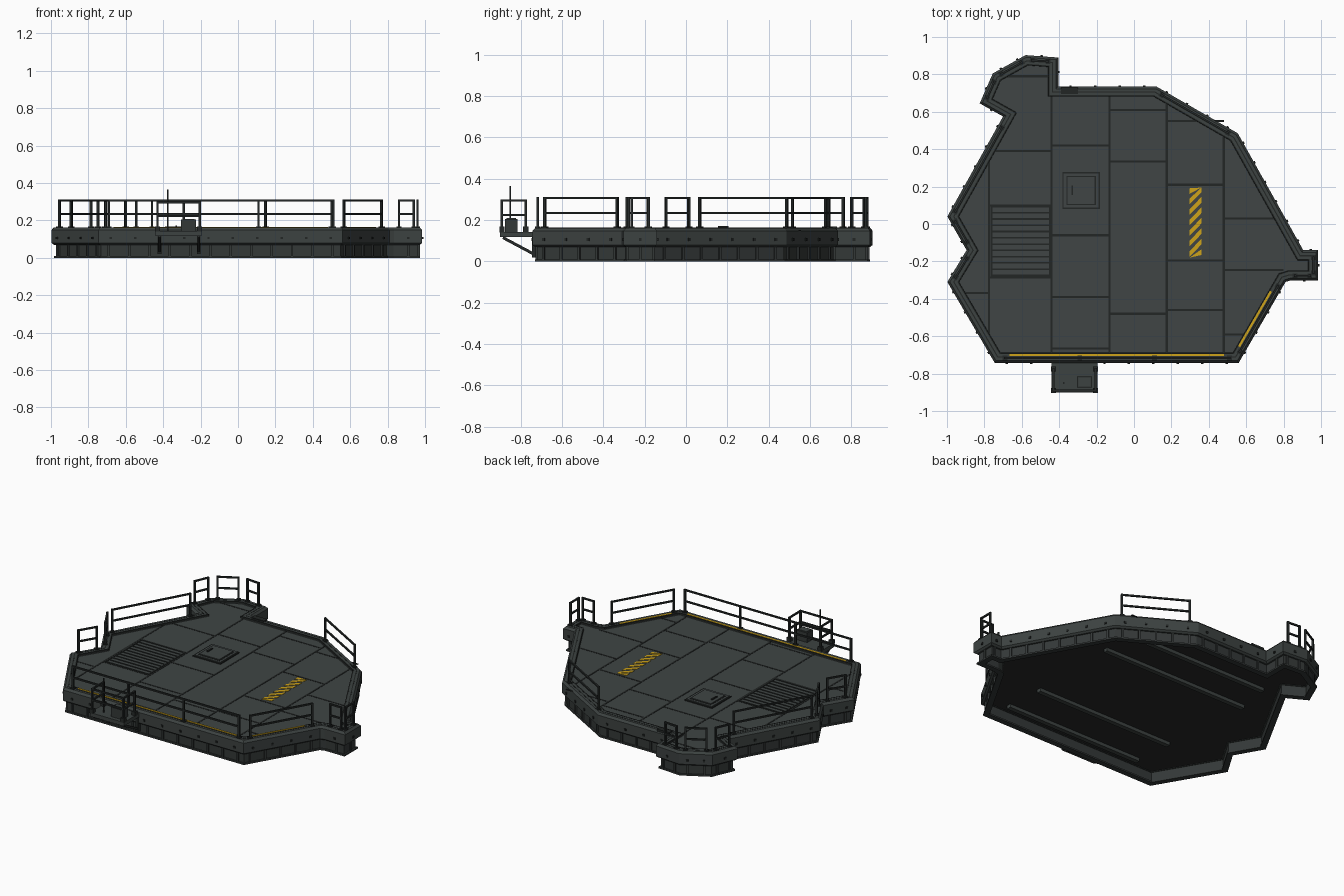
import bpy, bmesh, math
from mathutils import Vector, Matrix

if "Cube" in bpy.data.objects:
    bpy.data.objects.remove(bpy.data.objects["Cube"])

def mat(name, c):
    m = bpy.data.materials.new(name)
    m.diffuse_color = (*c, 1)
    m.use_nodes = True
    m.node_tree.nodes["Principled BSDF"].inputs["Base Color"].default_value = m.diffuse_color
    return m

DECK = mat("deck grey", (0.050, 0.059, 0.058))
BAND = mat("band grey", (0.046, 0.055, 0.053))
SKIRT = mat("skirt grey", (0.034, 0.040, 0.039))
DARK = mat("dark seam", (0.016, 0.019, 0.018))
RAIL = mat("rail black", (0.018, 0.022, 0.021))
UNDER = mat("underside", (0.020, 0.022, 0.021))
YELLOW = mat("hazard yellow", (0.62, 0.37, 0.01))

# platform outline, counter-clockwise
OUT = [Vector(p) for p in [
    (-.745, -.742), (.56, -.742), (.81, -.31), (.835, -.302), (.985, -.302), (.985, -.14), (.905, -.14),
    (.555, .485), (.12, .735), (-.405, .735), (-.405, .89), (-.58, .903), (-.755, .805),
    (-.825, .645), (-.70, .575), (-.998, .04), (-.895, -.14), (-.998, -.31)]]
N = len(OUT)

def offset(d):
    """Outline moved inward by d with mitred corners."""
    res = []
    for i in range(N):
        a = (OUT[i] - OUT[i - 1]).normalized()
        b = (OUT[(i + 1) % N] - OUT[i]).normalized()
        na, nb = Vector((-a.y, a.x)), Vector((-b.y, b.x))
        res.append(OUT[i] + (na + nb) * (d / (1 + na.dot(nb))))
    return res

def finish(name, bm, *mats):
    bmesh.ops.recalc_face_normals(bm, faces=bm.faces)
    me = bpy.data.meshes.new(name)
    bm.to_mesh(me)
    bm.free()
    ob = bpy.data.objects.new(name, me)
    bpy.context.collection.objects.link(ob)
    for m in mats:
        me.materials.append(m)
    return ob

def loft(name, profile, m, ring=True):
    """Sweep an (inset, z) profile round the outline; ring closes the profile, else cap it."""
    bm = bmesh.new()
    loops = [[bm.verts.new((p.x, p.y, z)) for p in offset(d)] for d, z in profile]
    pairs = list(zip(loops, loops[1:])) + ([(loops[-1], loops[0])] if ring else [])
    for la, lb in pairs:
        for i in range(N):
            j = (i + 1) % N
            bm.faces.new((la[i], la[j], lb[j], lb[i]))
    if not ring:
        bm.faces.new(loops[0])
        bm.faces.new(loops[-1])
    return finish(name, bm, m)

def beam(bm, a, b, w, h, side=None):
    """Box from a to b, w wide sideways and h high."""
    a, b = Vector(a), Vector(b)
    x = (b - a).normalized()
    y = Vector(side).normalized() if side else Vector((0, 0, 1)).cross(x).normalized()
    z = x.cross(y)
    L = (b - a).length
    M = Matrix((x * L, y * w, z * h)).transposed().to_4x4()
    M.translation = (a + b) / 2
    bmesh.ops.create_cube(bm, size=1, matrix=M)

def box(bm, x0, x1, y0, y1, z0, z1):
    M = Matrix.Diagonal((x1 - x0, y1 - y0, z1 - z0, 1))
    M.translation = ((x0 + x1) / 2, (y0 + y1) / 2, (z0 + z1) / 2)
    bmesh.ops.create_cube(bm, size=1, matrix=M)

# deck slab, edge band, lower skirt, foot flange
deck = loft("deck", [(.045, .072), (.045, .150)], DECK, ring=False)
deck.data.materials.append(UNDER)
for f in deck.data.polygons:
    f.material_index = 1 if f.normal.z < -.5 else 0
loft("edge_band", [(.05, .07), (.012, .07), (.0, .08), (.0, .148), (.012, .162), (.048, .162), (.055, .148)], BAND)
loft("rim_groove", [(.027, .160), (.027, .1632), (.033, .1632), (.033, .160)], DARK)
loft("rim_inner_line", [(.046, .148), (.046, .1628), (.053, .1628), (.053, .148)], DARK)
loft("skirt", [(.022, .005), (.022, .072), (.042, .072), (.042, .005)], SKIRT)
loft("foot_flange", [(.012, 0), (.012, .010), (.048, .010), (.048, 0)], SKIRT)

# skirt ribs and band bolts along every edge
ribs, bolts = bmesh.new(), bmesh.new()
for i in range(N):
    a, b = OUT[i], OUT[(i + 1) % N]
    L = (b - a).length
    if L < .05:
        continue
    d = (b - a) / L
    n = Vector((-d.y, d.x))
    k = max(1, round(L / .11))
    for j in range(k):
        p = a + d * L * (j + .5) / k + n * .02
        beam(ribs, (p.x, p.y, .008), (p.x, p.y, .071), .012, .014, (d.x, d.y, 0))
    k = max(1, round(L / .13))
    for j in range(k):
        p = a + d * L * (j + .5) / k
        q = p - n * .006
        beam(bolts, (p.x, p.y, .106), (q.x, q.y, .106), .013, .013)
finish("skirt_ribs", ribs, SKIRT)
finish("band_bolts", bolts, DARK)

# deck panel seams
bm = bmesh.new()
for x, y0, y1 in [(-.775, -.64, .36), (-.44, -.7, .84), (-.13, -.7, .69), (.175, -.7, .66), (.48, -.7, .49)]:
    beam(bm, (x, y0, .1495), (x, y1, .1495), .011, .004)
for x0, x1, ys in [(-.775, -.44, (.39, .10, -.285)), (-.44, -.13, (.42, -.06, -.39, -.665)),
                   (-.13, .175, (.61, .335, -.48)), (.175, .48, (.55, .21, -.195, -.46)),
                   (.48, .77, (.03,)), (.48, .80, (-.245,)), (.48, .60, (-.59,)),
                   (-.93, -.775, (-.37,)), (-.71, -.44, (.79,))]:
    for y in ys:
        beam(bm, (x0, y, .1495), (x1, y, .1495), .011, .004)
finish("panel_seams", bm, DARK)

# grating in the deck
bm = bmesh.new()
for k in range(12):
    y = -.275 + k * .0335
    beam(bm, (-.765, y, .1505), (-.447, y, .1505), .009, .006)
for x in (-.762, -.45):
    beam(bm, (x, -.28, .1505), (x, .097, .1505), .009, .006)
finish("grating", bm, DARK)

# hatch with frame, lid and handle
bm = bmesh.new()
box(bm, -.383, -.183, .08, .278, .148, .156)
finish("hatch_frame", bm, DARK)
bm = bmesh.new()
box(bm, -.376, -.19, .087, .271, .15, .160)
finish("hatch_border", bm, DECK)
bm = bmesh.new()
box(bm, -.362, -.204, .101, .257, .15, .1612)
finish("hatch_gap", bm, DARK)
bm = bmesh.new()
box(bm, -.355, -.211, .108, .250, .15, .165)
finish("hatch_lid", bm, DECK)
bm = bmesh.new()
box(bm, -.335, -.325, .155, .205, .163, .172)
finish("hatch_handle", bm, DARK)

# hazard stripes clamped to a rectangle, plus yellow edge lines
bm = bmesh.new()
lo, hi = -.18, .195
cl = lambda y: min(hi, max(lo, y))
for k in range(-1, 7):
    y = lo + .005 + k * .056
    ys = [cl(y), cl(y + .065), cl(y + .095), cl(y + .03)]
    pts = [(.297, ys[0]), (.36, ys[1]), (.36, ys[2]), (.297, ys[3])]
    pts = [p for i, p in enumerate(pts) if p != pts[i - 1]]
    if len(pts) > 2:
        f = bm.faces.new([bm.verts.new((px, py, .1495)) for px, py in pts])
        top = bmesh.ops.extrude_face_region(bm, geom=[f])["geom"]
        bmesh.ops.translate(bm, vec=(0, 0, .003), verts=[v for v in top if isinstance(v, bmesh.types.BMVert)])
beam(bm, (-.665, -.70, .162), (.48, -.70, .162), .012, .006)
beam(bm, (.562, -.655, .162), (.732, -.36, .162), .012, .006)
finish("yellow_markings", bm, YELLOW)

# guard rails: posts, top rail and mid rail
def rail(name, a, b, bays=1, z0=.15, z1=.307):
    bm = bmesh.new()
    a, b = Vector(a), Vector(b)
    d = (b - a).normalized()
    for z in (z1, (z0 + z1) / 2 + .006):
        beam(bm, (a.x, a.y, z), (b.x, b.y, z), .010, .010)
    for k in range(bays + 1):
        p = a.lerp(b, k / bays)
        beam(bm, (p.x, p.y, z0), (p.x, p.y, z1 + .005), .012, .012, (d.x, d.y, 0))
        beam(bm, (p.x, p.y, z0), (p.x, p.y, .168), .026, .026, (d.x, d.y, 0))
    finish(name, bm, RAIL)

IN = offset(.025)
rail("front_rail", (-.69, -.717), (.51, -.717), 3)
for name, i, s, e in [("front_right_rail", 1, .04, .05), ("nook_front_rail", 3, .03, .02),
                      ("nook_side_rail", 4, .015, .015), ("back_right_rail", 7, .04, .04),
                      ("bay_back_rail", 10, .03, .03), ("bay_diagonal_rail", 11, .03, .03),
                      ("bay_left_rail", 12, .03, .02), ("left_rail", 14, .08, .03),
                      ("notch_back_rail", 15, .03, .05), ("notch_front_rail", 16, .05, .03)]:
    a, b = IN[i], IN[(i + 1) % N]
    d = (b - a).normalized()
    rail(name, a + d * s, b - d * e)

# front balcony with brackets, rails, console and aerial
bm = bmesh.new()
box(bm, -.44, -.195, -.9, -.735, .118, .143)
finish("balcony_floor", bm, BAND)
bm = bmesh.new()
for x in (-.42, -.21):
    beam(bm, (x, -.885, .115), (x, -.735, .035), .014, .014)
    box(bm, x - .01, x + .01, -.745, -.715, .02, .12)
finish("balcony_brackets", bm, RAIL)
rail("balcony_front_rail", (-.43, -.89), (-.205, -.89), 1, .14, .295)
for n, x in (("left", -.43), ("right", -.205)):
    rail(f"balcony_{n}_rail", (x, -.89), (x, -.775), 1, .14, .295)
bm = bmesh.new()
box(bm, -.305, -.225, -.875, -.815, .143, .205)
finish("console", bm, SKIRT)
bm = bmesh.new()
box(bm, -.297, -.233, -.867, -.823, .2, .209)
finish("console_top", bm, BAND)
bm = bmesh.new()
beam(bm, (-.375, -.85, .14), (-.375, -.85, .365), .007, .007, (1, 0, 0))
finish("aerial", bm, RAIL)

# small cover on the back rim, beams under the deck
bm = bmesh.new()
box(bm, -.39, -.30, .695, .73, .15, .168)
finish("rim_cover", bm, DARK)
bm = bmesh.new()
for x0, x1, y in [(-.56, .44, -.63), (-.575, .425, -.37), (-.63, .43, .25), (-.59, .29, .48)]:
    box(bm, x0, x1, y - .015, y + .015, .05, .074)
finish("under_beams", bm, BAND)
